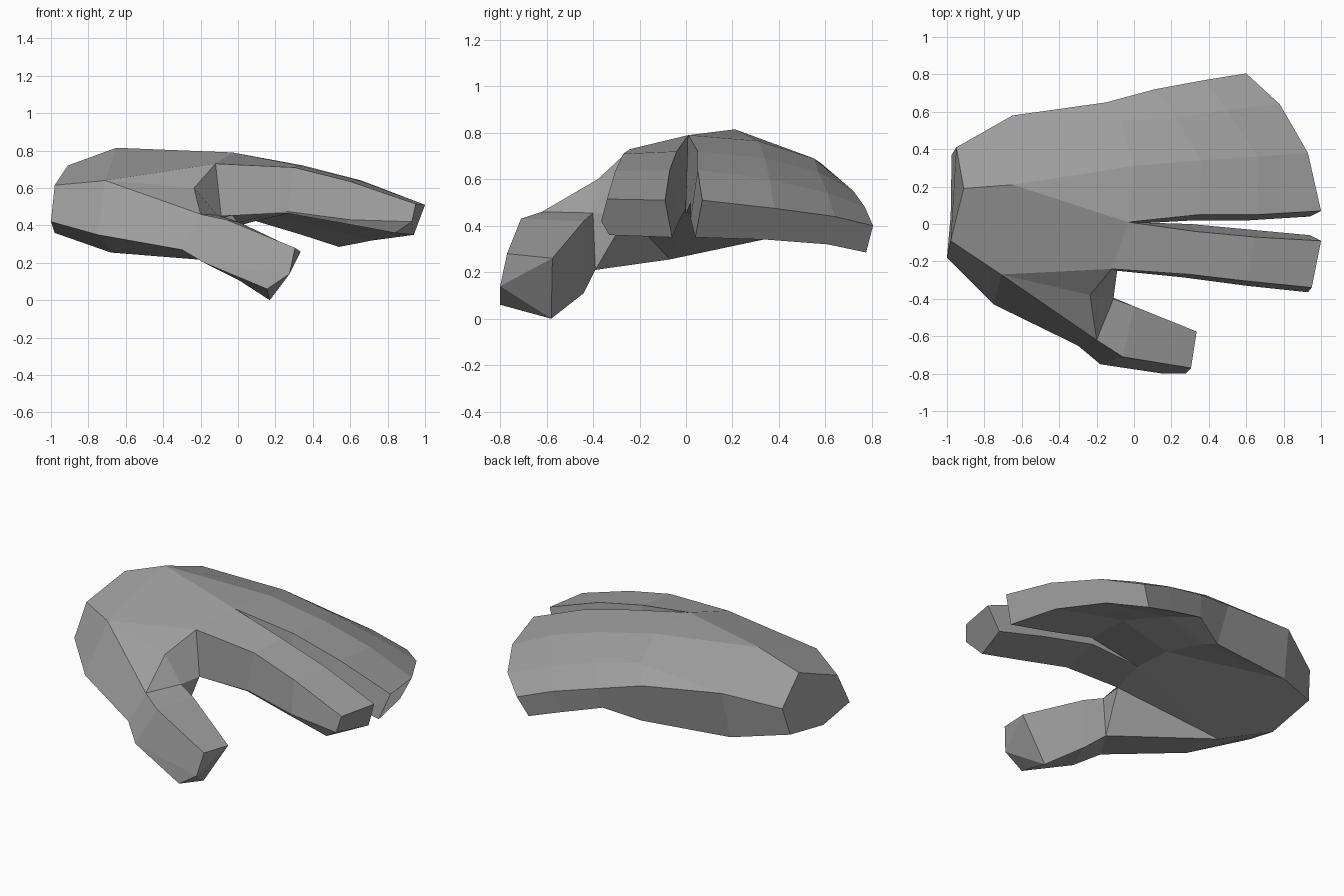
import bpy
import bmesh
from mathutils import Vector

old = bpy.data.objects.get("Cube")
if old:
    bpy.data.objects.remove(old, do_unlink=True)

# One plain grey for the whole hand
grey = bpy.data.materials.new("plain grey")
grey.use_nodes = True
colour = (0.35, 0.35, 0.35, 1)
grey.diffuse_color = colour
grey.node_tree.nodes["Principled BSDF"].inputs["Base Color"].default_value = colour


def loft(name, rings, cap_start=False, cap_end=False, fan_end=False):
    """Skin a row of equal rings; repeated points collapse quads to triangles."""
    bm = bmesh.new()
    known = {}

    def vertex(point):
        key = tuple(round(c, 3) for c in point)
        if key not in known:
            known[key] = bm.verts.new(key)
        return known[key]

    def face(points):
        corners = list(dict.fromkeys(vertex(p) for p in points))
        if len(corners) > 2 and not bm.faces.get(corners):
            bm.faces.new(corners)

    for near, far in zip(rings, rings[1:]):
        for i in range(len(near)):
            j = (i + 1) % len(near)
            face((near[i], near[j], far[j], far[i]))
    if cap_start:
        face(rings[0])
    if cap_end:
        face(rings[-1])
    if fan_end:
        *rim, peak = rings[-1]
        for p, q in zip(rim, rim[1:]):
            face((peak, p, q))
    bmesh.ops.recalc_face_normals(bm, faces=bm.faces[:])
    mesh = bpy.data.meshes.new(name)
    bm.to_mesh(mesh)
    bm.free()
    mesh.materials.append(grey)
    obj = bpy.data.objects.new(name, mesh)
    bpy.context.scene.collection.objects.link(obj)
    return obj


def underside(point, thickness, station):
    """Lower point of the finger block, drawn back a little towards the tip."""
    return tuple(Vector(point) - Vector((0.02 * station, 0.03, thickness)))


# Points shared where the parts meet
thumb_low = (-.3, -.65, .27)
thumb_top = (-.2, -.62, .46)
web_mid = (-.235, -.38, .6)
web_low = (-.11, -.4, .455)
thumb_under = (-.12, -.39, .21)
index_knuckle = (-.12, -.24, .73)
index_under = (-.09, -.25, .45)
gap_top = (-.03, .01, .79)
gap_under = (-.03, 0, .455)
outer_under = (-.11, .6, .365)

# Finger block: four rows of top points, each with its thickness
rows = [
    [(gap_top, .335), ((0, .31, .765), .35), ((-.07, .55, .69), .305), ((-.15, .65, .61), .24)],
    [((.35, .05, .72), .22), ((.36, .34, .69), .21), ((.22, .57, .63), .175), ((.11, .72, .55), .125)],
    [((.66, .05, .64), .21), ((.66, .36, .6), .19), ((.5, .61, .54), .16), ((.38, .77, .48), .13)],
    [((1, .07, .51), .16), ((.93, .38, .475), .135), ((.78, .64, .44), .12), ((.6, .805, .4), .115)],
]
finger_rings = []
for station, row in enumerate(rows):
    tops = [p for p, t in row]
    lows = [underside(p, t, station) for p, t in row]
    if station == 0:
        lows[0], lows[-1] = gap_under, outer_under
    finger_rings.append(tops + lows[::-1])
loft("joined_fingers", finger_rings, cap_end=True)
knuckles = finger_rings[0]

# Palm: wrist ring, middle ring, knuckle ring, then the web wall by the thumb
wrist = [(-1, -.18, .42), (-.98, -.09, .615), (-.91, .19, .72),
         (-.95, .41, .59), (-.975, .37, .42), (-.98, .05, .36)]
middle = [(-.75, -.43, .35), (-.71, -.27, .64), (-.65, .21, .815),
          (-.65, .58, .67), (-.67, .52, .38), (-.68, -.07, .255)]


def spread(ring):
    """Repeat ring corners so they fan out to the knuckle points."""
    a, b, c, d, e, f = ring
    return [a, b, b, b, c, c, d, d, e, e, e, f, f, f]


end = [thumb_low, thumb_top, web_mid, index_knuckle] + knuckles + [index_under, thumb_under]
wall = [thumb_low, web_low, web_low, index_under] + knuckles + [index_under, web_low]
loft("palm", [spread(wrist), spread(middle), end, wall], cap_start=True)

# Index finger: top front, top inner, low inner, low front, front edge
loft("index_finger", [
    [index_knuckle, gap_top, gap_under, index_under, index_under],
    [(.3, -.27, .71), (.33, -.04, .72), (.3, 0, .475), (.26, -.28, .465), (.26, -.285, .475)],
    [(.6, -.305, .635), (.65, -.07, .64), (.62, -.03, .42), (.57, -.31, .41), (.6, -.33, .43)],
    [(.95, -.34, .515), (1, -.09, .51), (.94, -.06, .35), (.84, -.33, .36), (.93, -.365, .42)],
], cap_end=True)

# Thumb: outer top, inner top, inner low, outer low, outer edge
thumb_mid_low = (-.18, -.75, .2)
loft("thumb", [
    [thumb_top, web_low, thumb_under, thumb_low, thumb_low],
    [(-.06, -.71, .43), (0, -.44, .42), (0, -.44, .11), thumb_mid_low, thumb_mid_low],
    [(.305, -.77, .28), (.335, -.575, .26), (.17, -.58, 0), (.155, -.8, .06), (.275, -.8, .14)],
], fan_end=True)
